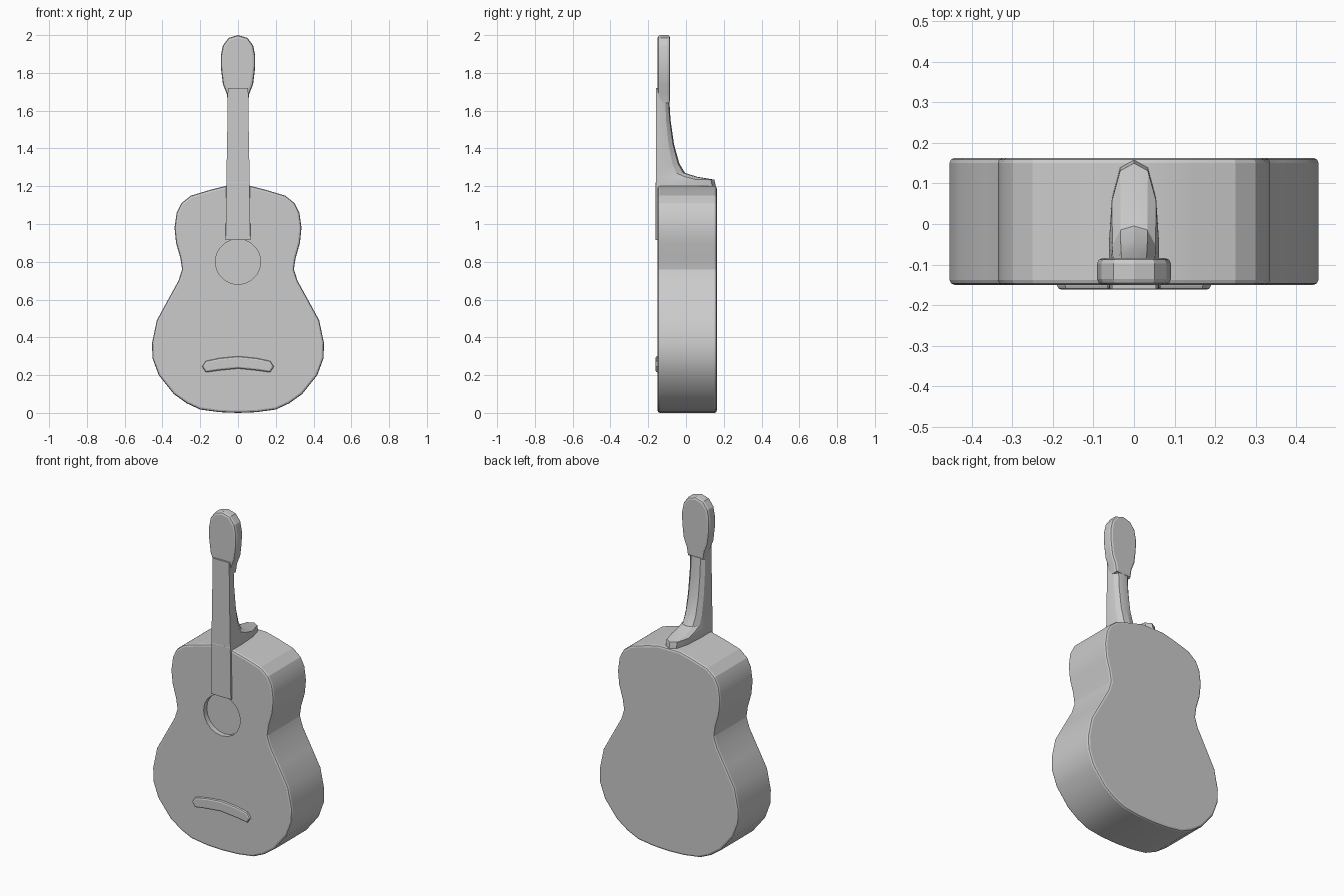
import bpy, bmesh, math

cube = bpy.data.objects.get("Cube")
if cube:
    bpy.data.objects.remove(cube, do_unlink=True)

grey = bpy.data.materials.new("plain grey")
grey.use_nodes = True
grey.diffuse_color = (0.6, 0.6, 0.6, 1)
grey.node_tree.nodes["Principled BSDF"].inputs["Base Color"].default_value = grey.diffuse_color


def make_object(name, bm):
    bmesh.ops.recalc_face_normals(bm, faces=bm.faces)
    mesh = bpy.data.meshes.new(name)
    bm.to_mesh(mesh)
    bm.free()
    mesh.materials.append(grey)
    obj = bpy.data.objects.new(name, mesh)
    bpy.context.collection.objects.link(obj)
    return obj


def mirrored(half):
    """Close a right-hand outline (x, z) by mirroring it across x = 0."""
    return half + [(-x, z) for x, z in reversed(half) if x > 0]


def slab(name, outline, front, back, bevel):
    """Extrude an (x, z) outline from front to back and soften its rims."""
    bm = bmesh.new()
    face = bm.faces.new([bm.verts.new((x, front, z)) for x, z in outline])
    new = bmesh.ops.extrude_face_region(bm, geom=[face])["geom"]
    for v in new:
        if isinstance(v, bmesh.types.BMVert):
            v.co.y = back
    if not any(f.normal.y for f in bm.faces):
        bm.normal_update()
    rims = [e for e in bm.edges if abs(e.verts[0].co.y - e.verts[1].co.y) < 1e-5]
    bmesh.ops.recalc_face_normals(bm, faces=bm.faces)
    bmesh.ops.bevel(bm, geom=rims, offset=bevel, segments=2, profile=0.5, affect='EDGES')
    return make_object(name, bm)


def activate(obj):
    bpy.ops.object.select_all(action='DESELECT')
    obj.select_set(True)
    bpy.context.view_layer.objects.active = obj


# Body: waisted outline
body = slab("body", mirrored([
    (0, 0), (0.1, 0.004), (0.2, 0.018), (0.27, 0.05), (0.34, 0.1), (0.42, 0.2),
    (0.453, 0.29), (0.455, 0.37), (0.43, 0.49), (0.37, 0.6), (0.315, 0.7),
    (0.296, 0.76), (0.305, 0.82), (0.328, 0.9), (0.336, 0.98), (0.325, 1.06),
    (0.3, 1.11), (0.25, 1.15), (0.15, 1.18), (0.07, 1.2), (0, 1.2)]),
    -0.15, 0.163, 0.012)

# Shallow sound hole cut into the front
bm = bmesh.new()
bmesh.ops.create_cone(bm, cap_ends=True, segments=20, radius1=0.12, radius2=0.12, depth=0.1)
cutter = make_object("sound_hole_cutter", bm)
cutter.rotation_euler.x = math.pi / 2
cutter.location = (0, -0.17, 0.8)
cutter.hide_render = True
cut = body.modifiers.new("sound_hole", 'BOOLEAN')
cut.operation = 'DIFFERENCE'
cut.solver = 'EXACT'
cut.object = cutter
activate(body)
bpy.ops.object.modifier_apply(modifier=cut.name)
bpy.data.objects.remove(cutter, do_unlink=True)

# Neck and heel: D-shaped sections of (height, half width, back depth)
sections = [(1.12, 0.062, 0.155), (1.2, 0.062, 0.158), (1.235, 0.062, 0.15),
            (1.25, 0.061, 0.06), (1.27, 0.06, -0.005), (1.32, 0.06, -0.035),
            (1.42, 0.058, -0.063), (1.55, 0.056, -0.082), (1.72, 0.054, -0.092)]
bm = bmesh.new()
rings = []
for z, w, back in sections:
    depth = back + 0.16
    shape = [(-1, 0), (1, 0), (1, 0.35), (0.88, 0.7), (0.55, 0.94),
             (0, 1), (-0.55, 0.94), (-0.88, 0.7), (-1, 0.35)]
    rings.append([bm.verts.new((x * w, -0.16 + d * depth, z)) for x, d in shape])
for low, high in zip(rings, rings[1:]):
    for i in range(len(low)):
        j = (i + 1) % len(low)
        bm.faces.new((low[i], low[j], high[j], high[i]))
bm.faces.new(rings[0])
bm.faces.new(rings[-1])
neck = make_object("neck", bm)

# Fretboard end lying over the body
fretboard = slab("fretboard", [(-0.066, 0.915), (0.066, 0.915), (0.062, 1.22), (-0.062, 1.22)],
                 -0.161, -0.14, 0.003)

# Headstock: rounded paddle
headstock = slab("headstock", mirrored([
    (0, 1.64), (0.052, 1.64), (0.06, 1.69), (0.08, 1.74), (0.09, 1.82), (0.091, 1.89),
    (0.08, 1.945), (0.05, 1.985), (0, 2.0)]), -0.15, -0.084, 0.014)

# Bridge: low arched ridge
bridge = slab("bridge", mirrored([
    (0, 0.235), (0.1, 0.225), (0.17, 0.215), (0.19, 0.245), (0.17, 0.275),
    (0.1, 0.29), (0, 0.3)]), -0.162, -0.14, 0.01)

for part in (body, neck, fretboard, headstock, bridge):
    activate(part)
    bpy.ops.object.shade_smooth_by_angle(angle=math.radians(20))
